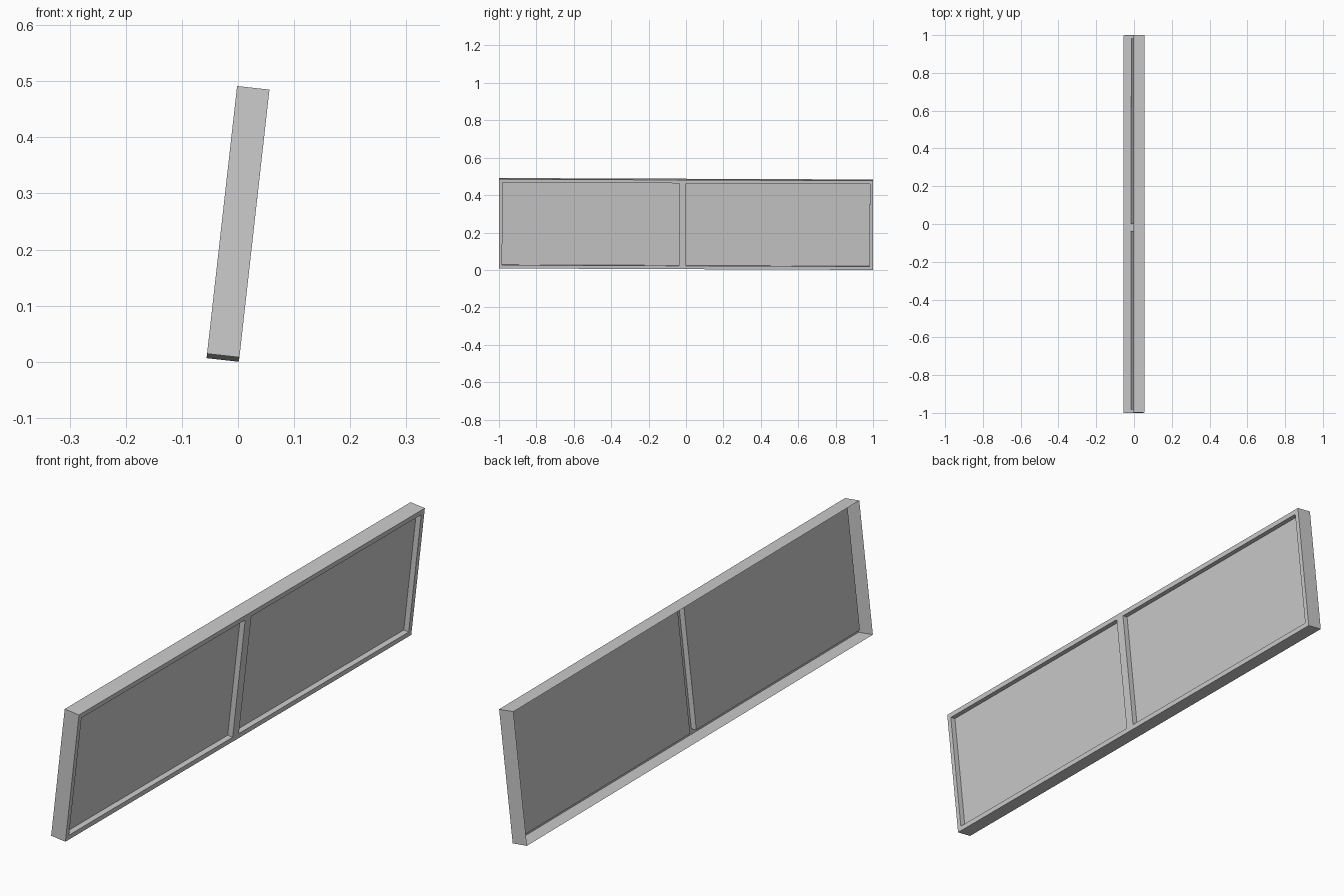
import bpy
import bmesh
from math import radians
from mathutils import Matrix, Vector

cube = bpy.data.objects.get("Cube")
if cube:
    bpy.data.objects.remove(cube, do_unlink=True)

# Sizes: half thickness, half length, half height, rail width, pane recess
T, L, H = 0.029, 1.0, 0.24
RAIL, RECESS = 0.018, 0.02
BAYS = [(-L + RAIL, -0.036), (0.0, L - RAIL)]
TILT = (Matrix.Translation((0, 0, 0.2457))
        @ Matrix.Rotation(radians(6.4), 4, 'Y')
        @ Matrix.Rotation(-0.004, 4, 'X'))

grey = bpy.data.materials.new("plain grey")
grey.use_nodes = True
grey.diffuse_color = (0.6, 0.6, 0.6, 1)
grey.node_tree.nodes["Principled BSDF"].inputs["Base Color"].default_value = (0.6, 0.6, 0.6, 1)


def make_part(name, quads):
    """Build a sheet object from quads given in upright coordinates."""
    bm = bmesh.new()
    for quad in quads:
        bm.faces.new([bm.verts.new(TILT @ Vector(p)) for p in quad])
    bmesh.ops.remove_doubles(bm, verts=bm.verts, dist=1e-5)
    mesh = bpy.data.meshes.new(name)
    bm.to_mesh(mesh)
    bm.free()
    mesh.materials.append(grey)
    bpy.context.collection.objects.link(bpy.data.objects.new(name, mesh))


def panel(x, y0, y1, z0, z1):
    """Rectangle facing +x."""
    return [(x, y0, z0), (x, y1, z0), (x, y1, z1), (x, y0, z1)]


def walls(x0, x1, y0, y1, z0, z1):
    """Four walls joining a rectangle at x0 to the same one at x1, facing outwards."""
    a, b = panel(x0, y0, y1, z0, z1), panel(x1, y0, y1, z0, z1)
    return [[a[i], a[(i + 1) % 4], b[(i + 1) % 4], b[i]] for i in range(4)]


# Outer casing, open at the back
make_part("outer_casing", walls(-T, T, -L, L, -H, H))

# Face frame: rails, end stiles and the centre bar
zi = H - RAIL
ys = [-L, *BAYS[0], *BAYS[1], L]
frame = [panel(T, ys[i], ys[i + 1], z0, z1)
         for i in range(5) for z0, z1 in ((-H, -zi), (zi, H))]
frame += [panel(T, ys[i], ys[i + 1], -zi, zi) for i in (0, 2, 4)]
make_part("face_frame", frame)

# Recessed panes with their reveals
for side, (y0, y1) in zip(("right", "left"), BAYS):
    reveal = [q[::-1] for q in walls(T - RECESS, T, y0, y1, -zi, zi)]
    make_part(side + "_pane", [panel(T - RECESS, y0, y1, -zi, zi)] + reveal)
